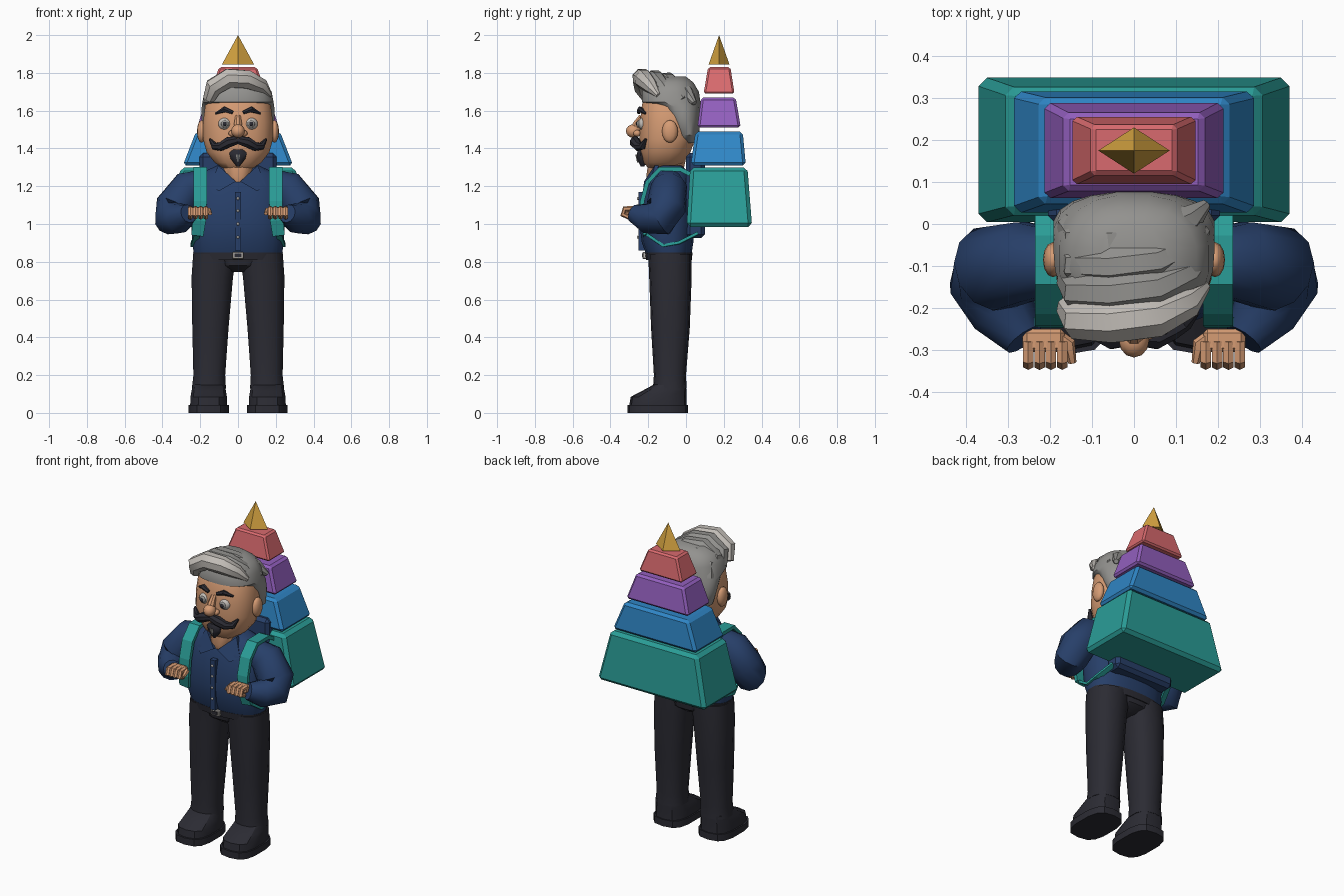
import bpy, bmesh, math
from mathutils import Vector

if "Cube" in bpy.data.objects:
    bpy.data.objects.remove(bpy.data.objects["Cube"])


def material(name, hex_code):
    def lin(c):
        return c / 12.92 if c <= 0.04045 else ((c + 0.055) / 1.055) ** 2.4
    m = bpy.data.materials.new(name)
    m.diffuse_color = [lin(int(hex_code[i:i + 2], 16) / 255) for i in (0, 2, 4)] + [1]
    m.use_nodes = True
    m.node_tree.nodes["Principled BSDF"].inputs["Base Color"].default_value = m.diffuse_color
    return m


TEAL = material("teal", "2a9d97")
BLUE = material("blue", "2f86c6")
PURPLE = material("purple", "935fbe")
RED = material("coral red", "d96a6e")
GOLD = material("gold", "d4a340")
NAVY = material("navy", "273f69")
BLACK = material("charcoal", "2b2b33")
SKIN = material("skin", "d69c74")
GREY = material("grey hair", "93928f")
LIGHT = material("light grey", "c2bdb7")


def finish(name, bm, mat, mirror=False, smooth=40, bevel=0):
    """Turn a bmesh into an object, with optional mirror, bevel and smoothing."""
    bmesh.ops.recalc_face_normals(bm, faces=bm.faces)
    me = bpy.data.meshes.new(name)
    bm.to_mesh(me)
    bm.free()
    me.materials.append(mat)
    ob = bpy.data.objects.new(name, me)
    bpy.context.collection.objects.link(ob)
    if smooth:
        bpy.ops.object.select_all(action='DESELECT')
        ob.select_set(True)
        bpy.context.view_layer.objects.active = ob
        bpy.ops.object.shade_smooth_by_angle(angle=math.radians(smooth))
    if bevel:
        b = ob.modifiers.new("bevel", 'BEVEL')
        b.width, b.segments = bevel, 1
    if mirror:
        ob.modifiers.new("mirror", 'MIRROR').use_mirror_merge = False
    return ob


def skin_rings(bm, rings):
    """Bridge rings of points and cap both ends."""
    vs = [[bm.verts.new(p) for p in ring] for ring in rings]
    n = len(vs[0])
    for a, b in zip(vs, vs[1:]):
        for i in range(n):
            bm.faces.new((a[i], a[(i + 1) % n], b[(i + 1) % n], b[i]))
    bm.faces.new(vs[0])
    bm.faces.new(vs[-1])


def loft(name, rows, mat, n=16, power=2.4, cx=0, **kw):
    """Stack of rounded rings: (z, y front, y back, half width[, centre x])."""
    rings = []
    for z, y0, y1, rx, *c in rows:
        ring = []
        for i in range(n):
            a = 2 * math.pi * (i + 0.5) / n
            u, v = [math.copysign(abs(t) ** (2 / power), t) for t in (math.cos(a), math.sin(a))]
            ring.append(((c[0] if c else cx) + rx * u, (y0 + y1) / 2 + (y1 - y0) / 2 * v, z))
        rings.append(ring)
    bm = bmesh.new()
    skin_rings(bm, rings)
    return finish(name, bm, mat, **kw)


def tube(name, pts, mat, n=8, ref=(0, 0, 1), flat=(1, 1), **kw):
    """Sweep along (x, y, z, radius) points; flat scales the cross-section."""
    ps = [Vector(p[:3]) for p in pts]
    u, rings = Vector(ref), []
    for i, p in enumerate(ps):
        t = (ps[min(i + 1, len(ps) - 1)] - ps[max(i - 1, 0)]).normalized()
        u = (u - t * u.dot(t)).normalized()
        v = t.cross(u)
        angles = [2 * math.pi * (k + 0.5) / n for k in range(n)]
        rings.append([p + pts[i][3] * (u * math.cos(a) * flat[0] + v * math.sin(a) * flat[1])
                      for a in angles])
    bm = bmesh.new()
    skin_rings(bm, rings)
    return finish(name, bm, mat, **kw)


def frustum(name, z0, z1, low, high, mat, **kw):
    """Four-sided block; low and high are (half width, y front, y back)."""
    bm = bmesh.new()
    skin_rings(bm, [[(-w, a, z), (w, a, z), (w, b, z), (-w, b, z)]
                    for z, (w, a, b) in ((z0, low), (z1, high))])
    return finish(name, bm, mat, smooth=0, **kw)


def box(name, x0, x1, y0, y1, z0, z1, mat, **kw):
    bm = bmesh.new()
    skin_rings(bm, [[(x0, y0, z), (x1, y0, z), (x1, y1, z), (x0, y1, z)] for z in (z0, z1)])
    return finish(name, bm, mat, smooth=0, **kw)


def ball(name, c, r, mat, seg=12, **kw):
    bm = bmesh.new()
    bmesh.ops.create_uvsphere(bm, u_segments=seg, v_segments=seg * 2 // 3, radius=1)
    for v in bm.verts:
        v.co = [c[i] + r[i] * v.co[i] for i in range(3)]
    return finish(name, bm, mat, smooth=60, **kw)


# Stacked pyramid pack
frustum("pack_tier_teal", .985, 1.30, (.375, .003, .35), (.302, .022, .325), TEAL, bevel=.02)
frustum("pack_tier_blue", 1.31, 1.49, (.292, .025, .317), (.222, .05, .30), BLUE, bevel=.016)
frustum("pack_tier_purple", 1.51, 1.67, (.217, .06, .29), (.165, .08, .263), PURPLE, bevel=.013)
frustum("pack_tier_red", 1.69, 1.83, (.15, .093, .257), (.10, .117, .235), RED, bevel=.01)
bm = bmesh.new()
base = [bm.verts.new(p) for p in ((-.085, .175, 1.845), (0, .12, 1.845), (.085, .175, 1.845), (0, .23, 1.845))]
top = bm.verts.new((0, .175, 2))
bm.faces.new(base)
for i in range(4):
    bm.faces.new((base[i], base[(i + 1) % 4], top))
finish("pack_tip", bm, GOLD, smooth=0)
box("pack_back_panel", -.205, .205, 0, .10, .925, 1.375, NAVY, bevel=.02)

# Shoulder straps
tube("shoulder_strap", [(.2, .05, 1.25, .05), (.2, -.03, 1.29, .05), (.2, -.14, 1.29, .05),
                        (.2, -.205, 1.22, .05), (.2, -.232, 1.12, .05), (.205, -.236, 1.02, .05),
                        (.215, -.215, .94, .045)],
     TEAL, n=4, ref=(1, 0, 0), flat=(1, .32), mirror=True, smooth=0)
tube("lower_strap", [(.215, -.215, .95, .022), (.235, -.12, .885, .022), (.235, -.04, .90, .022),
                     (.2, .06, .95, .022)],
     TEAL, n=4, ref=(1, 0, 0), flat=(1, .5), mirror=True, smooth=0)

# Shirt
loft("shirt_torso", [(.84, -.212, .03, .235), (.9, -.235, .04, .245), (1.0, -.248, .045, .25),
                     (1.1, -.238, .045, .245), (1.2, -.215, .035, .235), (1.27, -.185, .015, .2),
                     (1.31, -.15, -.02, .11)], NAVY, n=20, power=2.5)
tube("sleeve", [(.16, -.09, 1.225, .07), (.26, -.09, 1.19, .098), (.335, -.105, 1.09, .105),
                (.345, -.135, 1.03, .098), (.31, -.21, 1.03, .08), (.262, -.275, 1.055, .05)],
     NAVY, n=12, mirror=True)
bm = bmesh.new()
flap = [(.012, -.222, 1.225), (.105, -.165, 1.31), (.15, -.195, 1.2), (.10, -.228, 1.175)]
skin_rings(bm, [[(x, y + d, z) for x, y, z in flap] for d in (0, .02)])
finish("collar_flap", bm, NAVY, mirror=True, smooth=0)
box("shirt_placket", -.017, .017, -.252, -.20, .86, 1.17, NAVY)
for z, y in ((.93, -.255), (1.0, -.257), (1.07, -.255), (1.135, -.254)):
    ball("shirt_button", (0, y, z), (.008, .006, .008), LIGHT, seg=8)

# Trousers, belt, shoes
loft("trouser_leg", [(.84, -.2, .03, .118, .122), (.72, -.195, .03, .112, .136),
                     (.45, -.185, .02, .098, .146), (.2, -.17, 0, .086, .152),
                     (.13, -.175, .003, .092, .154)], BLACK, n=14, mirror=True)
loft("trouser_seat", [(.745, -.15, -.02, .04), (.78, -.195, .025, .14), (.85, -.205, .03, .235)], BLACK)
loft("belt", [(.81, -.212, .032, .236), (.85, -.218, .036, .24)], BLACK, n=20)
box("belt_buckle", -.03, .03, -.23, -.20, .815, .852, LIGHT, bevel=.004)
box("buckle_centre", -.018, .018, -.234, -.22, .824, .843, BLACK)
loft("shoe_sole", [(0, -.31, .01, .108), (.042, -.31, .01, .108)], BLACK, n=14, power=3, cx=.155,
     mirror=True, smooth=30)
loft("shoe_upper", [(.04, -.3, .004, .1), (.085, -.293, .002, .098), (.115, -.235, .002, .093),
                    (.15, -.17, 0, .085)], BLACK, n=14, power=2.8, cx=.155, mirror=True, smooth=30)

# Hands
box("palm", .165, .265, -.305, -.25, 1.045, 1.09, SKIN, mirror=True, bevel=.01)
for i in range(4):
    x = .171 + .027 * i
    tube("finger", [(x, -.28, 1.082, .0145), (x, -.325, 1.08, .0145), (x, -.335, 1.05, .0145),
                    (x, -.30, 1.035, .013)], SKIN, n=6, ref=(1, 0, 0), mirror=True)
tube("thumb", [(.185, -.265, 1.07, .016), (.155, -.285, 1.07, .016), (.147, -.33, 1.055, .01)],
     SKIN, n=6, mirror=True)

# Head
loft("neck", [(1.215, -.205, -.02, .03), (1.25, -.212, -.02, .08), (1.34, -.2, 0, .09)], SKIN)
loft("head", [(1.295, -.2, -.06, .08), (1.325, -.225, -.01, .125), (1.38, -.24, .025, .168),
              (1.45, -.248, .05, .187), (1.54, -.245, .06, .187), (1.63, -.235, .06, .175),
              (1.71, -.2, .04, .14), (1.75, -.14, 0, .07)], SKIN, n=20)
ball("ear", (.193, -.085, 1.49), (.024, .042, .06), SKIN, mirror=True)
ball("nose_tip", (0, -.278, 1.492), (.036, .04, .036), SKIN)
tube("nose_bridge", [(0, -.235, 1.57, .015), (0, -.26, 1.53, .022), (0, -.275, 1.49, .028)], SKIN,
     ref=(1, 0, 0))
ball("nostril", (.03, -.258, 1.48), (.02, .022, .018), SKIN, seg=8, mirror=True)
ball("eye_white", (.07, -.222, 1.53), (.036, .034, .034), LIGHT, mirror=True)
ball("eye_iris", (.07, -.249, 1.53), (.02, .012, .02), GREY, mirror=True)
ball("eye_pupil", (.07, -.257, 1.53), (.012, .008, .012), BLACK, seg=8, mirror=True)

# Brows, moustache and goatee
tube("eyebrow", [(.028, -.25, 1.59, .01), (.07, -.243, 1.607, .016), (.118, -.213, 1.585, .006)],
     BLACK, n=6, mirror=True)
tube("moustache", [(0, -.268, 1.445, .022), (.05, -.27, 1.433, .03), (.09, -.252, 1.41, .025),
                   (.125, -.232, 1.412, .02), (.15, -.212, 1.45, .006)], BLACK, n=8, mirror=True)
loft("goatee", [(1.305, -.24, -.22, .008), (1.345, -.262, -.19, .042), (1.375, -.262, -.19, .05),
                (1.395, -.255, -.2, .03)], BLACK, n=8, power=2)
loft("goatee_streak", [(1.325, -.259, -.245, .003), (1.368, -.268, -.25, .014)], GREY, n=6, power=2)

# Hair: cap plus swept-over locks
loft("hair_cap", [(1.43, -.045, .055, .13), (1.47, -.06, .07, .18), (1.55, -.1, .077, .194),
                  (1.62, -.15, .078, .194), (1.645, -.235, .078, .19), (1.70, -.235, .07, .18),
                  (1.75, -.2, .04, .15), (1.78, -.15, 0, .08)], GREY, n=20)
arc = [(-.155, .035, 1.66, .032), (-.13, .005, 1.725, .05), (-.05, 0, 1.772, .054),
       (.05, .01, 1.765, .052), (.125, .045, 1.73, .04), (.17, .085, 1.68, .014)]
for i, (y, drop) in enumerate(((-.232, 0), (-.165, .008), (-.10, .02), (-.04, .04))):
    tube("hair_quiff_front" if i == 0 else "hair_lock",
         [(x, y + dy, z - drop, r) for x, dy, z, r in arc], LIGHT if i == 0 else GREY, n=8)
